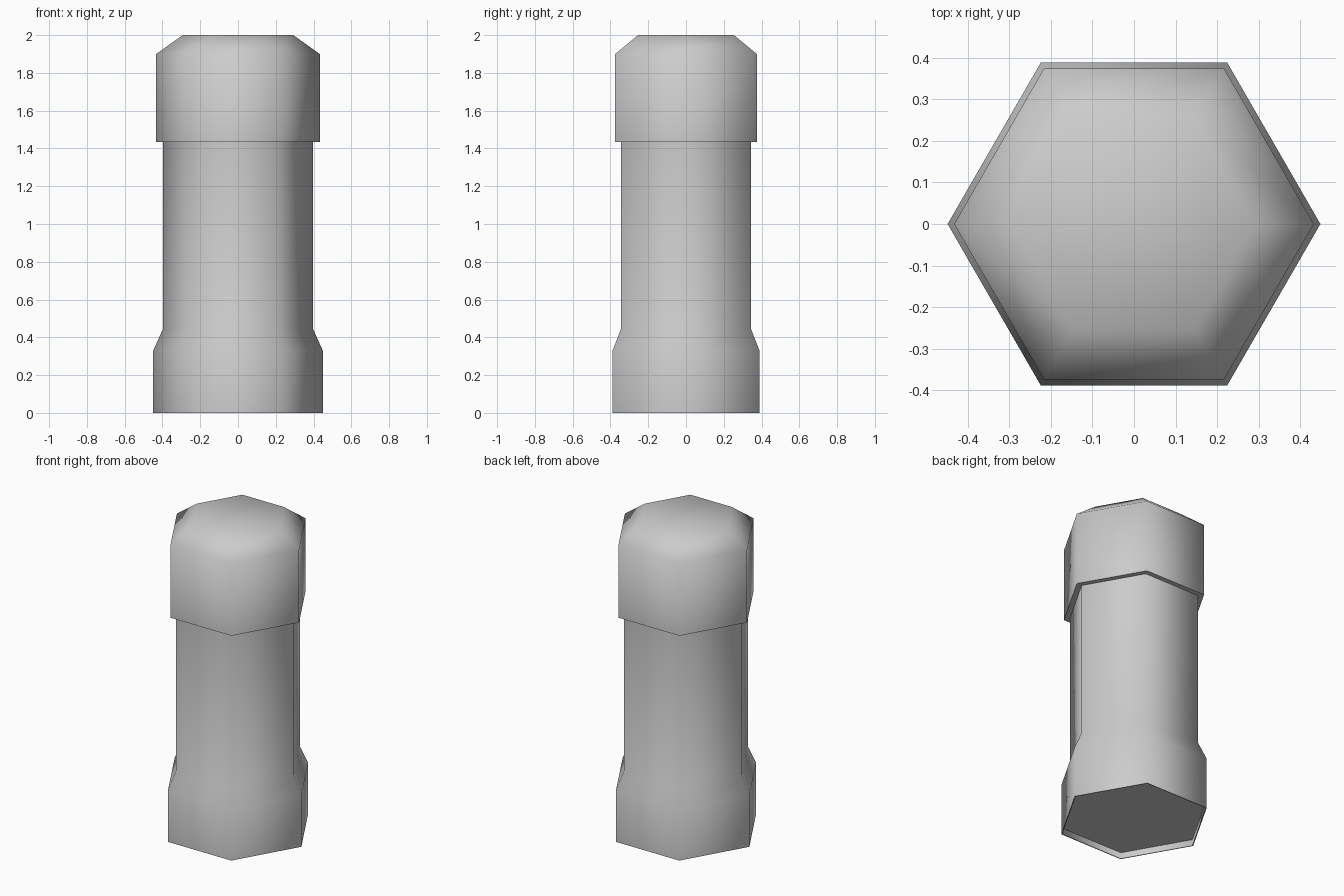
import bpy, bmesh
from math import cos, sin, tau, radians

if "Cube" in bpy.data.objects:
    bpy.data.objects.remove(bpy.data.objects["Cube"])

SIDES = 6


def hex_lathe(name, profile):
    """Closed six-sided solid from (radius, z) rings, capped at both ends."""
    bm = bmesh.new()
    rings = [[bm.verts.new((r * cos(tau * i / SIDES), r * sin(tau * i / SIDES), z))
              for i in range(SIDES)] for r, z in profile]
    for a, b in zip(rings, rings[1:]):
        for i in range(SIDES):
            j = (i + 1) % SIDES
            bm.faces.new((a[i], a[j], b[j], b[i]))
    bm.faces.new(rings[0][::-1])
    bm.faces.new(rings[-1])
    bmesh.ops.recalc_face_normals(bm, faces=bm.faces)
    mesh = bpy.data.meshes.new(name)
    bm.to_mesh(mesh)
    bm.free()
    obj = bpy.data.objects.new(name, mesh)
    bpy.context.collection.objects.link(obj)
    # Soft hexagon corners and bevels, crisp right-angle steps
    bpy.ops.object.select_all(action='DESELECT')
    obj.select_set(True)
    bpy.context.view_layer.objects.active = obj
    bpy.ops.object.shade_smooth_by_angle(angle=radians(65))
    return obj


# Foot and shaft, with a shallow recess under the foot and a sloped shoulder,
# then the wider cap with a chamfered top
hex_lathe("hex_post", [
    (0.443, 0.04), (0.443, 0.0), (0.449, 0.0), (0.449, 0.33),
    (0.397, 0.445), (0.397, 1.433), (0.433, 1.433), (0.433, 1.90), (0.293, 2.0),
])
